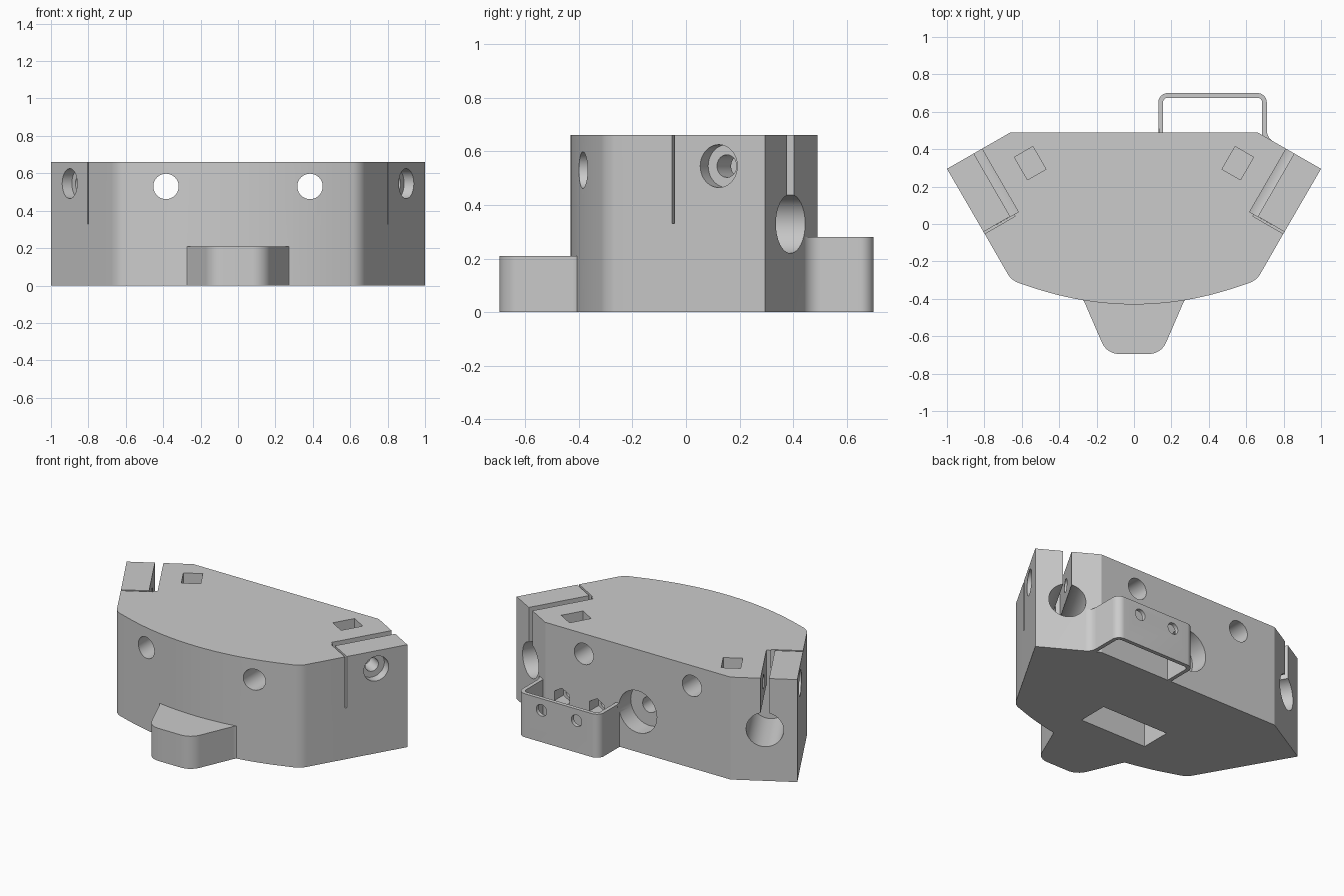
import bpy, bmesh, math
from mathutils import Vector, Matrix

if "Cube" in bpy.data.objects:
    bpy.data.objects.remove(bpy.data.objects["Cube"])

HEIGHT = 0.66
grey = bpy.data.materials.new("plain grey")
grey.use_nodes = True
grey.diffuse_color = (0.6, 0.6, 0.6, 1)
grey.node_tree.nodes["Principled BSDF"].inputs["Base Color"].default_value = grey.diffuse_color


def outline(corners, steps=8):
    """Round every (x, y, radius) corner; plain (x, y) corners stay sharp."""
    points = []
    for i, c in enumerate(corners):
        p = Vector(c[:2])
        if len(c) == 2:
            points.append(p)
            continue
        u = (Vector(corners[i - 1][:2]) - p).normalized()
        v = (Vector(corners[(i + 1) % len(corners)][:2]) - p).normalized()
        half = u.angle(v) / 2
        reach = c[2] / math.tan(half)
        centre = p + (u + v).normalized() * c[2] / math.sin(half)
        start, end = p + u * reach - centre, p + v * reach - centre
        points += [centre + start.lerp(end, k / steps).normalized() * c[2]
                   for k in range(steps + 1)]
    return points


def make_object(name, bm):
    bmesh.ops.recalc_face_normals(bm, faces=bm.faces)
    mesh = bpy.data.meshes.new(name)
    bm.to_mesh(mesh)
    bm.free()
    mesh.materials.append(grey)
    obj = bpy.data.objects.new(name, mesh)
    bpy.context.collection.objects.link(obj)
    return obj


def prism(name, points, bottom, top):
    bm = bmesh.new()
    face = bm.faces.new([bm.verts.new((p[0], p[1], bottom)) for p in points])
    up = bmesh.ops.extrude_face_region(bm, geom=[face])["geom"]
    bmesh.ops.translate(bm, vec=(0, 0, top - bottom),
                        verts=[g for g in up if isinstance(g, bmesh.types.BMVert)])
    return make_object(name, bm)


def combine(target, tool, operation):
    """Apply a boolean and discard the tool."""
    mod = target.modifiers.new("boolean", "BOOLEAN")
    mod.object, mod.operation, mod.solver = tool, operation, "EXACT"
    bpy.context.view_layer.update()
    graph = bpy.context.evaluated_depsgraph_get()
    result = bpy.data.meshes.new_from_object(target.evaluated_get(graph))
    target.modifiers.clear()
    target.data = result
    bpy.data.objects.remove(tool)


def drill(start, direction, radius, depth, sides=40, lead=0.02):
    """Cut a round (or hexagonal) hole from a surface point along a direction."""
    d = Vector(direction).normalized()
    bm = bmesh.new()
    bmesh.ops.create_cone(bm, cap_ends=True, segments=sides, radius1=radius,
                          radius2=radius, depth=depth + lead)
    middle = Vector(start) + d * (depth - lead) / 2
    turn = d.to_track_quat("Z", "Y").to_matrix().to_4x4()
    bm.transform(Matrix.Translation(middle) @ turn)
    combine(body, make_object("drill", bm), "DIFFERENCE")


def cut_box(centre, along, length, width, bottom, top):
    """Cut an upright box whose length follows a horizontal direction."""
    a = Vector(along).normalized()
    n, c = Vector((-a.y, a.x)), Vector(centre)
    corners = [c + a * s * length / 2 + n * t * width / 2
               for s, t in ((-1, -1), (1, -1), (1, 1), (-1, 1))]
    combine(body, prism("box_cutter", corners, bottom, top), "DIFFERENCE")


# Main block: straight back, angled ends, gently bowed front
bow = [(0.56 * k / 12, -0.43 + 0.096 * (k / 12) ** 2) for k in range(-12, 13)]
body = prism("mount_body", outline(
    [(-1, 0.295), (-0.8, -0.05), (-0.655, -0.302, 0.11)] + bow +
    [(0.655, -0.302, 0.11), (0.8, -0.05), (1, 0.295), (0.66, 0.49), (-0.66, 0.49)]), 0, HEIGHT)

# Front lug with flared root
lug = prism("front_lug", outline(
    [(-0.34, -0.375), (-0.275, -0.395, 0.07), (-0.145, -0.695, 0.1), (0.145, -0.695, 0.1),
     (0.275, -0.395, 0.07), (0.34, -0.375), (0.3, -0.2), (-0.3, -0.2)]), 0, 0.21)
combine(body, lug, "UNION")

# Thin open bracket on the back
bracket = prism("back_bracket", outline(
    [(0.13, 0.45), (0.13, 0.70, 0.05), (0.71, 0.70, 0.05), (0.71, 0.461, 0.07),
     (0.785, 0.418), (0.76, 0.4), (0.67, 0.42), (0.685, 0.45),
     (0.685, 0.675, 0.025), (0.155, 0.675, 0.025), (0.155, 0.45)]), 0, 0.28)
combine(body, bracket, "UNION")

# Lug hole, underside pocket and stepped hole in the back
drill((0, -0.56, 0), (0, 0, 1), 0.11, 0.4)
cut_box((0, -0.09), (1, 0), 0.48, 0.2, -0.1, 0.42)
drill((0, 0.49, 0.26), (0, -1, 0), 0.135, 0.12)
drill((0, 0.38, 0.26), (0, -1, 0), 0.05, 0.4)

# Bracket screw holes with hexagonal seats in the block
for x in (0.29, 0.54):
    drill((x, 0.72, 0.205), (0, -1, 0), 0.037, 0.42)
    drill((x, 0.49, 0.205), (0, -1, 0), 0.062, 0.09, sides=6)

for s in (-1, 1):
    inward = Vector((-0.5 * s, -0.866, 0))
    across = Vector((-0.866 * s, 0.5, 0))
    # Long bolt hole and blind underside socket
    drill((0.385 * s, 0.6, 0.53), (0, -1, 0), 0.068, 1.3)
    drill((0.53 * s, -0.157, 0), (0, 0, 1), 0.108, 0.32)
    # Clamp socket in the angled end, with a slot above it
    socket = Vector((0.835 * s, 0.39, 0.33))
    drill(socket, inward, 0.11, 0.39, lead=0.1)
    cut_box((socket + inward * 0.17).xy, inward.xy, 0.44, 0.05, 0.33, 0.8)
    # Fine slit freeing the clamp jaw
    cut_box((0.725 * s, -0.003), across.xy, 0.2, 0.012, 0.33, 0.8)
    # Clamp screw with counterbore, ending in a square nut pocket
    screw = Vector((0.9 * s, 0.122, 0.545))
    drill(screw, across, 0.08, 0.06)
    drill(screw, across, 0.042, 0.44)
    cut_box((0.555 * s, 0.325), inward.xy, 0.14, 0.114, 0.46, 0.8)

# Smooth curved walls, crisp edges
bpy.ops.object.select_all(action="DESELECT")
body.select_set(True)
bpy.context.view_layer.objects.active = body
bpy.ops.object.shade_smooth_by_angle(angle=math.radians(25))
